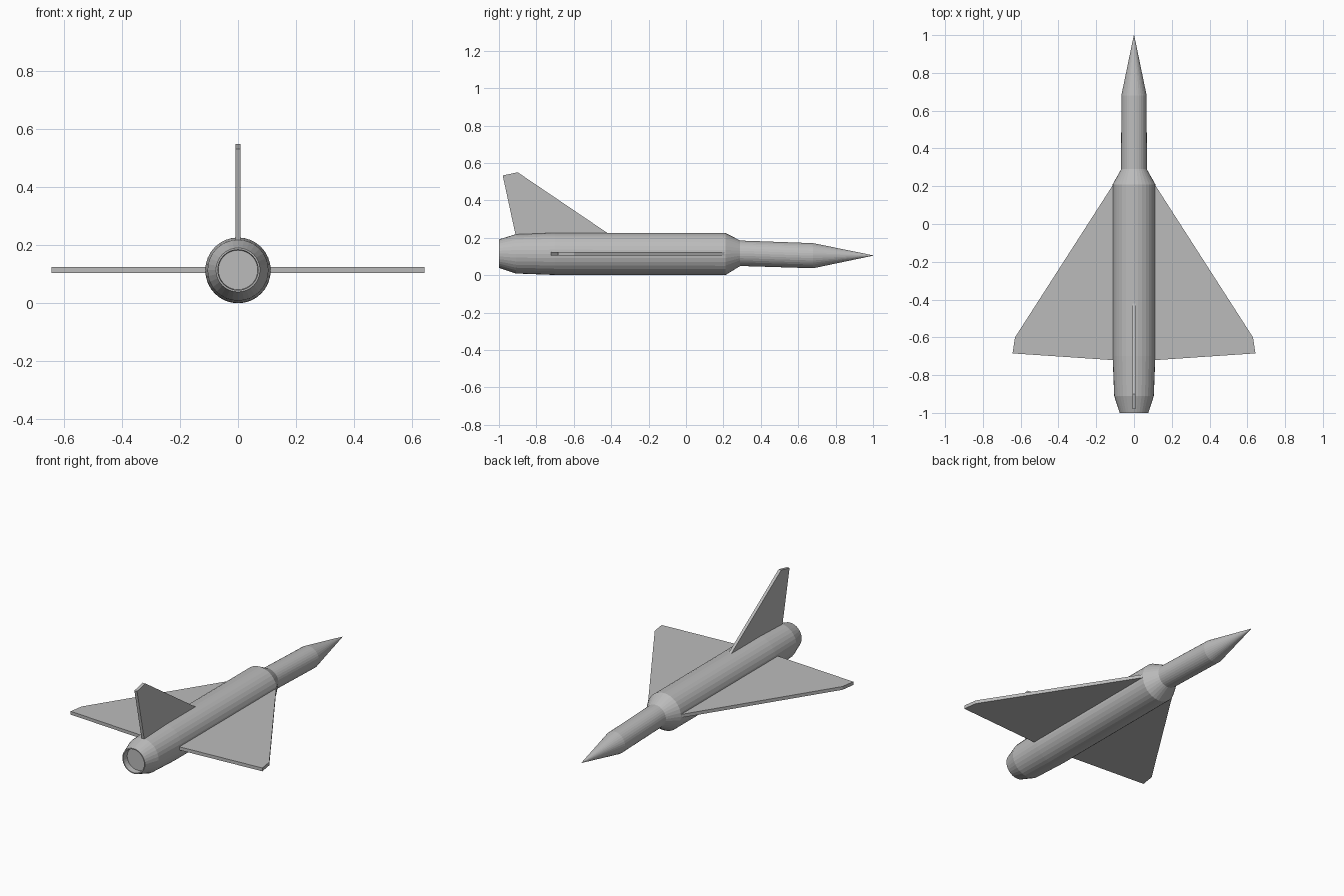
import bpy, bmesh, math
from mathutils import Vector

cube = bpy.data.objects.get("Cube")
if cube:
    bpy.data.objects.remove(cube, do_unlink=True)

GREY = (0.5, 0.5, 0.5, 1.0)
grey = bpy.data.materials.new("plain_grey")
grey.use_nodes = True
grey.diffuse_color = GREY
grey.node_tree.nodes["Principled BSDF"].inputs["Base Color"].default_value = GREY

SIDES = 32


def add_object(name, bm):
    bmesh.ops.recalc_face_normals(bm, faces=bm.faces)
    mesh = bpy.data.meshes.new(name)
    bm.to_mesh(mesh)
    bm.free()
    mesh.materials.append(grey)
    obj = bpy.data.objects.new(name, mesh)
    bpy.context.collection.objects.link(obj)
    return obj


def tube(name, sections):
    """Skin round sections given as (y, centre height, radius)."""
    bm = bmesh.new()
    rings = []
    for y, z, r in sections:
        angles = [math.tau * i / SIDES for i in range(SIDES)]
        rings.append([bm.verts.new((r * math.cos(a), y, z + r * math.sin(a))) for a in angles])
    for a, b in zip(rings, rings[1:]):
        for i in range(SIDES):
            j = (i + 1) % SIDES
            bm.faces.new((a[i], a[j], b[j], b[i]))
    bm.faces.new(rings[0])
    bm.faces.new(rings[-1])
    return add_object(name, bm)


def plate(name, outline, thickness):
    """Extrude a flat outline evenly to both sides."""
    bm = bmesh.new()
    face = bm.faces.new([bm.verts.new(p) for p in outline])
    face.normal_update()
    shift = face.normal * thickness
    bmesh.ops.translate(bm, verts=bm.verts, vec=-shift / 2)
    result = bmesh.ops.extrude_face_region(bm, geom=[face])
    top = [v for v in result["geom"] if isinstance(v, bmesh.types.BMVert)]
    bmesh.ops.translate(bm, verts=top, vec=shift)
    return add_object(name, bm)


# Fuselage with recessed exhaust, shoulder, slim forebody and pointed nose
tube("fuselage", [
    (-0.965, 0.115, 0.068),
    (-1.0, 0.115, 0.07),
    (-1.0, 0.115, 0.076),
    (-0.91, 0.114, 0.105),
    (-0.7, 0.114, 0.113),
    (0.21, 0.113, 0.113),
    (0.29, 0.117, 0.068),
    (0.68, 0.104, 0.067),
    (1.0, 0.105, 0.001),
])

# Delta wings
for side, label in ((1, "left"), (-1, "right")):
    points = [(0.09, 0.24), (0.63, -0.6), (0.643, -0.685), (0.09, -0.722)]
    plate(label + "_wing", [(side * x, y, 0.115) for x, y in points], 0.02)

# Swept tail fin
fin = [(-0.39, 0.205), (-0.9, 0.55), (-0.98, 0.533), (-0.908, 0.2)]
plate("tail_fin", [(0, y, z) for y, z in fin], 0.018)
